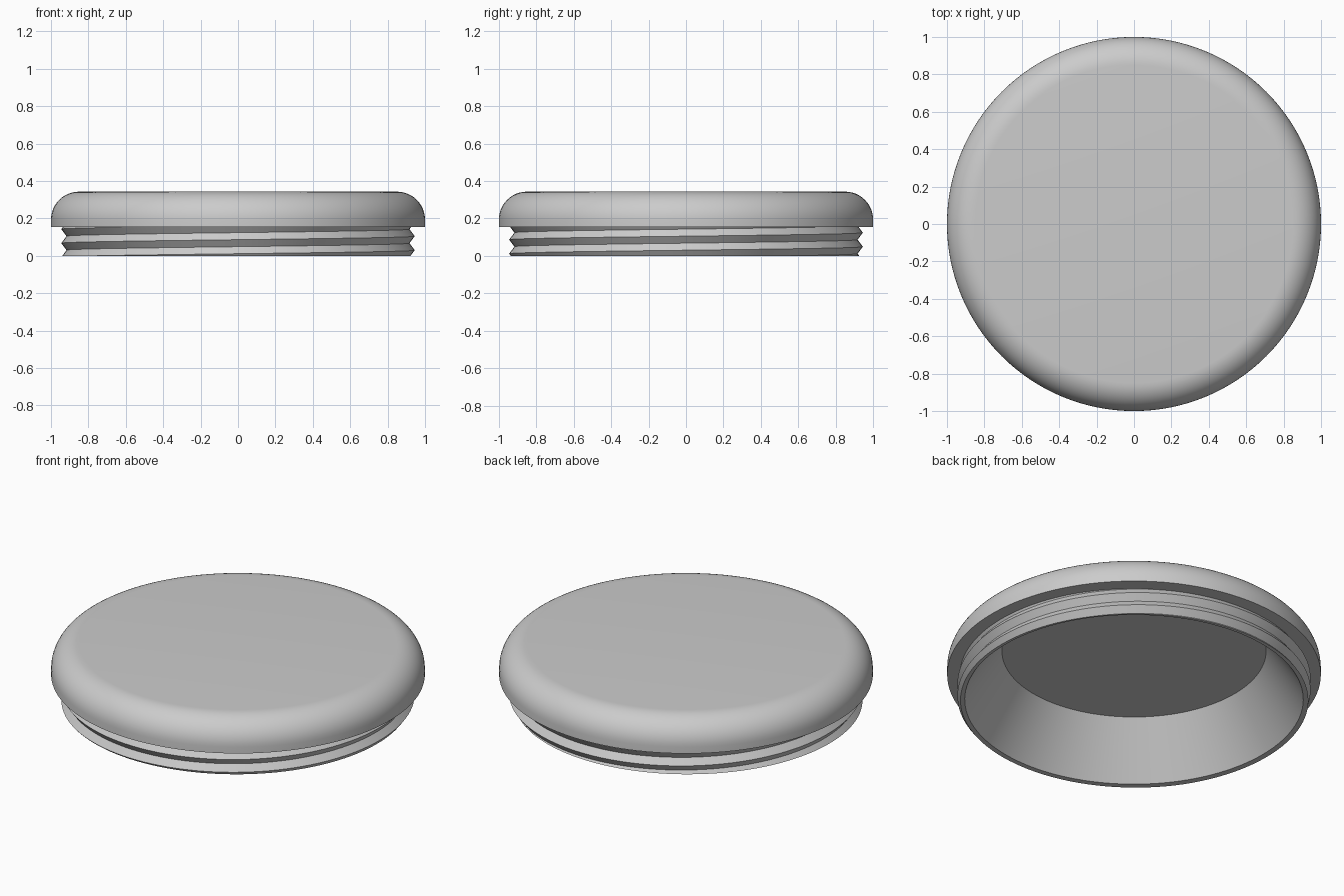
import bpy, bmesh
from math import sin, cos, pi

if "Cube" in bpy.data.objects:
    bpy.data.objects.remove(bpy.data.objects["Cube"])

SEGMENTS = 128
TOP, FLANGE_Z = 0.343, 0.155          # cap top and underside heights
FILLET = 0.15                         # rounded rim of the cap
PITCH, CREST_Z = 0.075, 0.03          # screw thread
CREST_R, ROOT_R = 0.945, 0.917
RIM_R, CEILING_R, CEILING_Z = 0.906, 0.707, 0.30

grey = bpy.data.materials.new("light grey plastic")
grey.diffuse_color = (0.6, 0.6, 0.6, 1)
grey.use_nodes = True
grey.node_tree.nodes["Principled BSDF"].inputs["Base Color"].default_value = grey.diffuse_color


def lathe(name, profile):
    """Sweep profile(t) -> [(radius, z), ...] through one full turn, t = 0..1."""
    bm = bmesh.new()
    columns = []
    for i in range(SEGMENTS + 1):
        t = i / SEGMENTS
        a = 2 * pi * t
        columns.append([bm.verts.new((r * cos(a), r * sin(a), z))
                        for r, z in profile(t)])
    for c, d in zip(columns, columns[1:]):
        for j in range(len(c) - 1):
            bm.faces.new((c[j], d[j], d[j + 1], c[j + 1]))
    # close the seam and collapse the poles and thread run-outs
    bmesh.ops.remove_doubles(bm, verts=bm.verts[:], dist=1e-5)
    mesh = bpy.data.meshes.new(name)
    bm.to_mesh(mesh)
    bm.free()
    mesh.materials.append(grey)
    obj = bpy.data.objects.new(name, mesh)
    bpy.context.collection.objects.link(obj)
    bpy.ops.object.select_all(action='DESELECT')
    obj.select_set(True)
    bpy.context.view_layer.objects.active = obj
    bpy.ops.object.shade_smooth_by_angle(angle=pi / 6)
    return obj


def cap_profile(t):
    # flange underside, side wall, rounded rim, flat top
    arc = [(1 - FILLET + FILLET * cos(k * pi / 24),
            TOP - FILLET + FILLET * sin(k * pi / 24)) for k in range(13)]
    return [(0.91, FLANGE_Z), (1, FLANGE_Z)] + arc + [(0, TOP)]


def thread_radius(z, t):
    # V-shaped thread climbing one pitch per turn
    phase = ((z - CREST_Z) / PITCH - t) % 1
    return ROOT_R + (CREST_R - ROOT_R) * abs(1 - 2 * phase)


def plug_profile(t):
    # recess ceiling, tapered recess wall, bottom rim, outer thread
    points = [(0, CEILING_Z), (CEILING_R, CEILING_Z), (RIM_R, 0)]
    for k in range(-3, 5):
        z = CREST_Z + PITCH * (t + k / 2)
        z = min(max(z, 0), FLANGE_Z)
        points.append((thread_radius(z, t), z))
    return points


lathe("cap", cap_profile)
lathe("threaded_plug", plug_profile)
